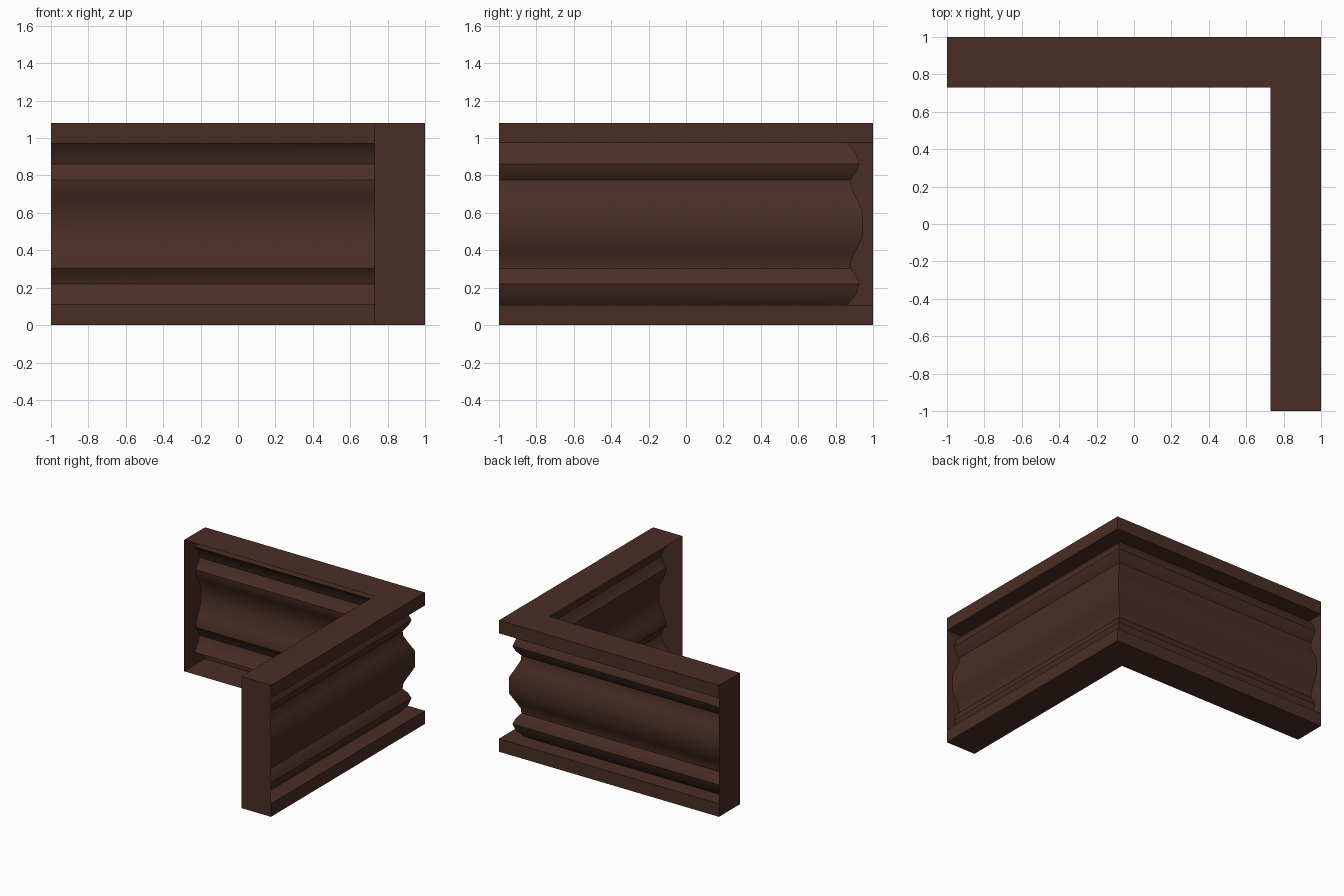
import bpy, bmesh, math

if "Cube" in bpy.data.objects:
    bpy.data.objects.remove(bpy.data.objects["Cube"])

# One dark wood colour
wood = bpy.data.materials.new("dark_brown_wood")
wood.diffuse_color = (0.068, 0.027, 0.018, 1.0)
wood.use_nodes = True
wood.node_tree.nodes["Principled BSDF"].inputs["Base Color"].default_value = wood.diffuse_color

# Moulding section (distance from the centre, height): lower half, mirrored for the upper
H = 1.08
lower = [(0.73, 0.0), (1.0, 0.0), (1.0, 0.107), (0.862, 0.107), (0.908, 0.16),
         (0.928, 0.22), (0.910, 0.264), (0.880, 0.303), (0.884, 0.345),
         (0.905, 0.39), (0.947, 0.475)]
profile = lower + [(d, H - z) for d, z in reversed(lower)]

# Sweep the section along two arms with a mitred corner; the inner side stays open
bm = bmesh.new()
stations = [lambda d, z: (-1, d, z), lambda d, z: (d, d, z), lambda d, z: (d, -1, z)]
rows = [[bm.verts.new(place(d, z)) for d, z in profile] for place in stations]
for a, b in zip(rows, rows[1:]):
    for i in range(len(profile) - 1):
        bm.faces.new((a[i], a[i + 1], b[i + 1], b[i]))

# Flat end caps
caps = [bm.faces.new(rows[0][::-1]), bm.faces.new(rows[-1])]
bmesh.ops.triangulate(bm, faces=caps)

mesh = bpy.data.meshes.new("corner_moulding")
bm.to_mesh(mesh)
bm.free()
mesh.materials.append(wood)
obj = bpy.data.objects.new("corner_moulding", mesh)
bpy.context.collection.objects.link(obj)

# Smooth curves, crisp ridges
bpy.context.view_layer.objects.active = obj
obj.select_set(True)
bpy.ops.object.shade_smooth_by_angle(angle=math.radians(28))
